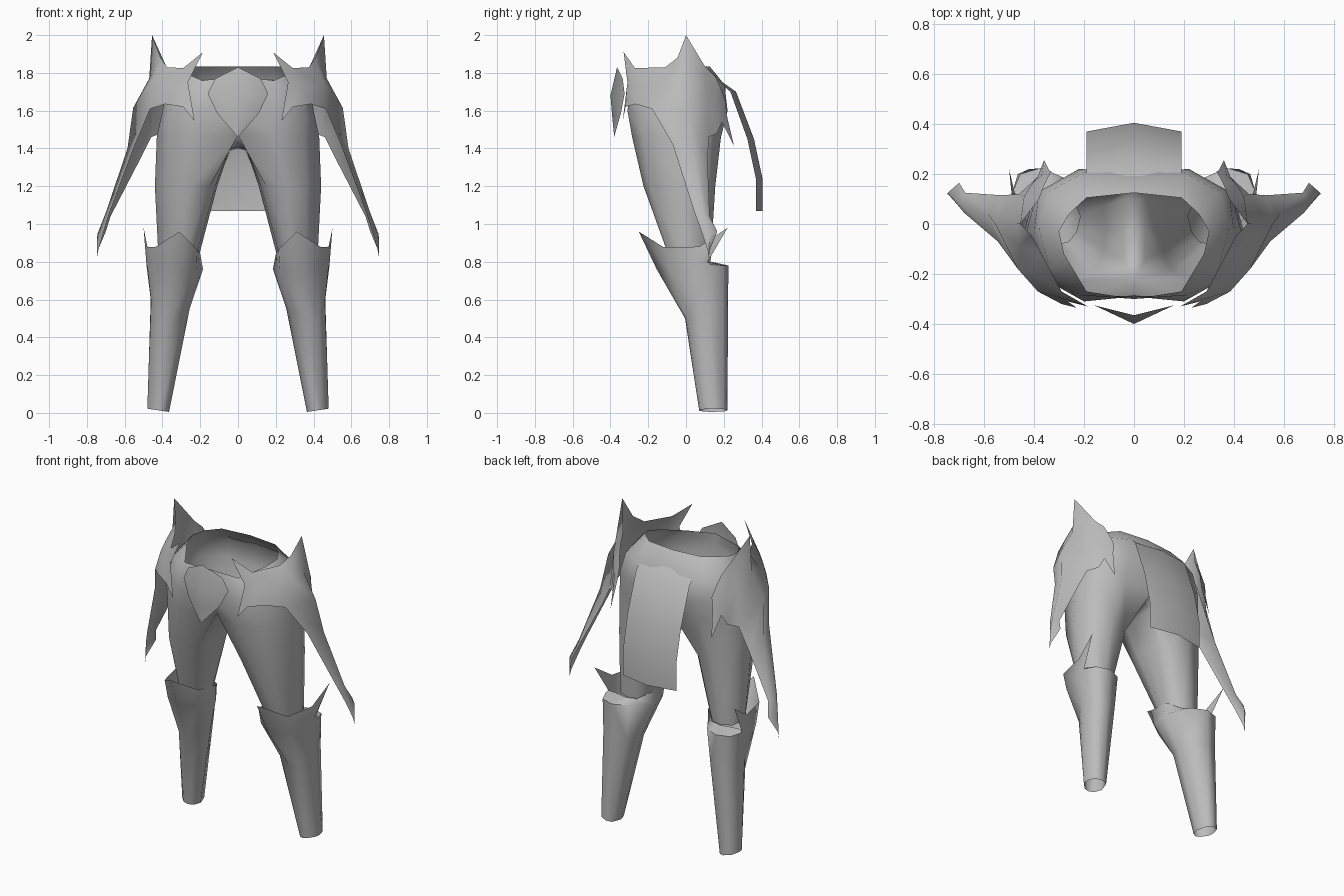
import bpy, bmesh, math

grey = bpy.data.materials.new("steel grey")
grey.diffuse_color = (0.5, 0.5, 0.5, 1)


def sheet(name, grids, angle=40):
    """Skin one or more point grids (rows, closed) and mirror across x."""
    bm = bmesh.new()
    for rows, closed in grids:
        vs = [[bm.verts.new(p) for p in r] for r in rows]
        n = len(rows[0])
        for a, b in zip(vs, vs[1:]):
            for i in range(n if closed else n - 1):
                j = (i + 1) % n
                bm.faces.new((a[i], a[j], b[j], b[i]))
    bmesh.ops.remove_doubles(bm, verts=bm.verts, dist=0.001)
    bmesh.ops.recalc_face_normals(bm, faces=bm.faces)
    # keep the shell facing away from the body
    front = min(bm.faces, key=lambda f: f.calc_center_median().y)
    back = max(bm.faces, key=lambda f: f.calc_center_median().y)
    if front.normal.y > 0.05 or (abs(front.normal.y) <= 0.05 and back.normal.y < 0):
        bmesh.ops.reverse_faces(bm, faces=bm.faces)
    me = bpy.data.meshes.new(name)
    bm.to_mesh(me)
    bm.free()
    me.materials.append(grey)
    ob = bpy.data.objects.new(name, me)
    bpy.context.collection.objects.link(ob)
    m = ob.modifiers.new("mirror", "MIRROR")
    m.use_clip = True
    m.merge_threshold = 0.001
    bpy.context.view_layer.objects.active = ob
    ob.select_set(True)
    bpy.ops.object.shade_smooth_by_angle(angle=math.radians(angle))
    ob.select_set(False)
    return ob


def ring(z, pts):
    return [(x, y, z) for x, y in pts]


# Trousers: half waist rings, front centre to back centre
rim = [(0, -.30, 1.78), (.19, -.27, 1.76), (.28, -.12, 1.80), (.30, -.03, 1.82),
       (.26, .04, 1.83), (.19, .105, 1.835), (0, .125, 1.835)]
hip = ring(1.73, [(0, -.29), (.21, -.285), (.34, -.17), (.38, -.02),
                  (.34, .13), (.2, .205), (0, .21)])
seat = ring(1.6, [(0, -.27), (.2, -.31), (.36, -.22), (.40, -.03),
                  (.38, .13), (.22, .22), (0, .21)])
# Full thigh rings; the last three points close the ring under the crotch
groin = [(0, -.22, 1.47), (.19, -.285, 1.46), (.35, -.22, 1.46), (.43, -.03, 1.46),
         (.39, .12, 1.46), (.22, .185, 1.46), (0, .17, 1.47),
         (.045, .1, 1.4), (.045, -.03, 1.39), (.045, -.14, 1.4)]
thigh = ring(1.2, [(.15, -.19), (.25, -.225), (.36, -.19), (.44, -.03), (.40, .11),
                   (.29, .155), (.18, .13), (.125, .07), (.11, -.02), (.12, -.11)])
knee = ring(.80, [(.26, -.07), (.3, -.08), (.36, -.07), (.42, 0), (.40, .1),
                  (.33, .13), (.27, .115), (.235, .08), (.215, .03), (.23, -.03)])
# Crotch strip between the thighs
edge = [groin[6], groin[7], groin[8], groin[9], groin[0]]
strip = [[(0, y, z + .01 * (x > 0)) for x, y, z in edge], edge]
sheet("trousers", [([rim, hip, seat, groin[:7]], False),
                   ([groin, thigh, knee], True), (strip, False)], 75)

# Greaves: pointed knee in front, spike at the outer back, rear rim drawn in to the thigh
cuff = [(.31, -.25, .96), (.44, -.12, .877), (.48, .07, .88), (.5, .22, .98),
        (.475, .115, .80), (.41, .12, .80), (.34, .135, .80), (.27, .12, .80),
        (.2, .06, .84), (.215, -.1, .865)]
calf = [(.32, -.155, .76), (.44, -.09, .76), (.48, .03, .78), (.485, .075, .79),
        (.485, .13, .785), (.455, .2, .78), (.37, .225, .78), (.28, .185, .78),
        (.185, .04, .76), (.22, -.08, .76)]
shin = [(.365, -.005, .5), (.43, .01, .5), (.46, .06, .59), (.462, .09, .6),
        (.462, .12, .6), (.45, .2, .58), (.38, .222, .56), (.30, .18, .56),
        (.255, .09, .555), (.285, .02, .53)]
ankle = [(x, y, .005 + (x - .365) * .15) for x, y in
         [(.41, .07), (.44, .075), (.475, .11), (.48, .13), (.48, .15),
          (.465, .2), (.42, .22), (.385, .205), (.365, .14), (.38, .09)]]
sheet("greaves", [([cuff, calf, shin, ankle], True)], 75)

# Hip plates: columns from front flap to back flap, spike in the middle
top = [(.185, -.33, 1.91), (.29, -.27, 1.825), (.375, -.11, 1.83), (.41, -.045, 1.88),
       (.455, 0, 2.0), (.38, .1, 1.835), (.36, .155, 1.78), (.345, .185, 1.72),
       (.33, .21, 1.65)]
mid = [(.265, -.31, 1.75), (.33, -.285, 1.74), (.42, -.19, 1.74), (.455, -.09, 1.76),
       (.47, 0, 1.77), (.44, .11, 1.70), (.405, .165, 1.66), (.37, .195, 1.63),
       (.34, .215, 1.58)]
low = [(.23, -.335, 1.545), (.29, -.32, 1.62), (.385, -.27, 1.635), (.465, -.18, 1.61),
       (.555, 0, 1.615), (.46, .12, 1.46), (.41, .165, 1.48), (.385, .19, 1.54),
       (.36, .255, 1.41)]
# Wing hanging from the middle of each hip plate
wing = [low[3:6],
        [(.545, -.07, 1.42), (.585, .04, 1.40), (.53, .115, 1.32)],
        [(.68, .045, 1.06), (.70, .09, 1.06), (.675, .125, 1.04)],
        [(.705, .075, .98), (.745, .125, .945), (.70, .165, .96)],
        [(.74, .115, .86), (.747, .12, .82), (.742, .125, .86)]]
sheet("hip_plates", [([top, mid, low], False), (wing, False)], 75)

# Front plate: folded diamond
sheet("front_plate", [([[(0, -.365, 1.83), (.12, -.335, 1.77)],
                        [(0, -.40, 1.68), (.16, -.325, 1.69)],
                        [(0, -.39, 1.56), (.11, -.345, 1.585)],
                        [(0, -.38, 1.46), (.002, -.38, 1.462)]], False)], 75)

# Back cloth: curved strip with a shallow centre fold
path = [(.165, 1.765), (.235, 1.70), (.325, 1.45), (.37, 1.24), (.37, 1.07)]
fold = [.008, .03, .035, .035, .035]
cloth = [[(0, y + f, z), (.19, y, z)] for (y, z), f in zip(path, fold)]
sheet("back_cloth", [(cloth, False)], 40)
